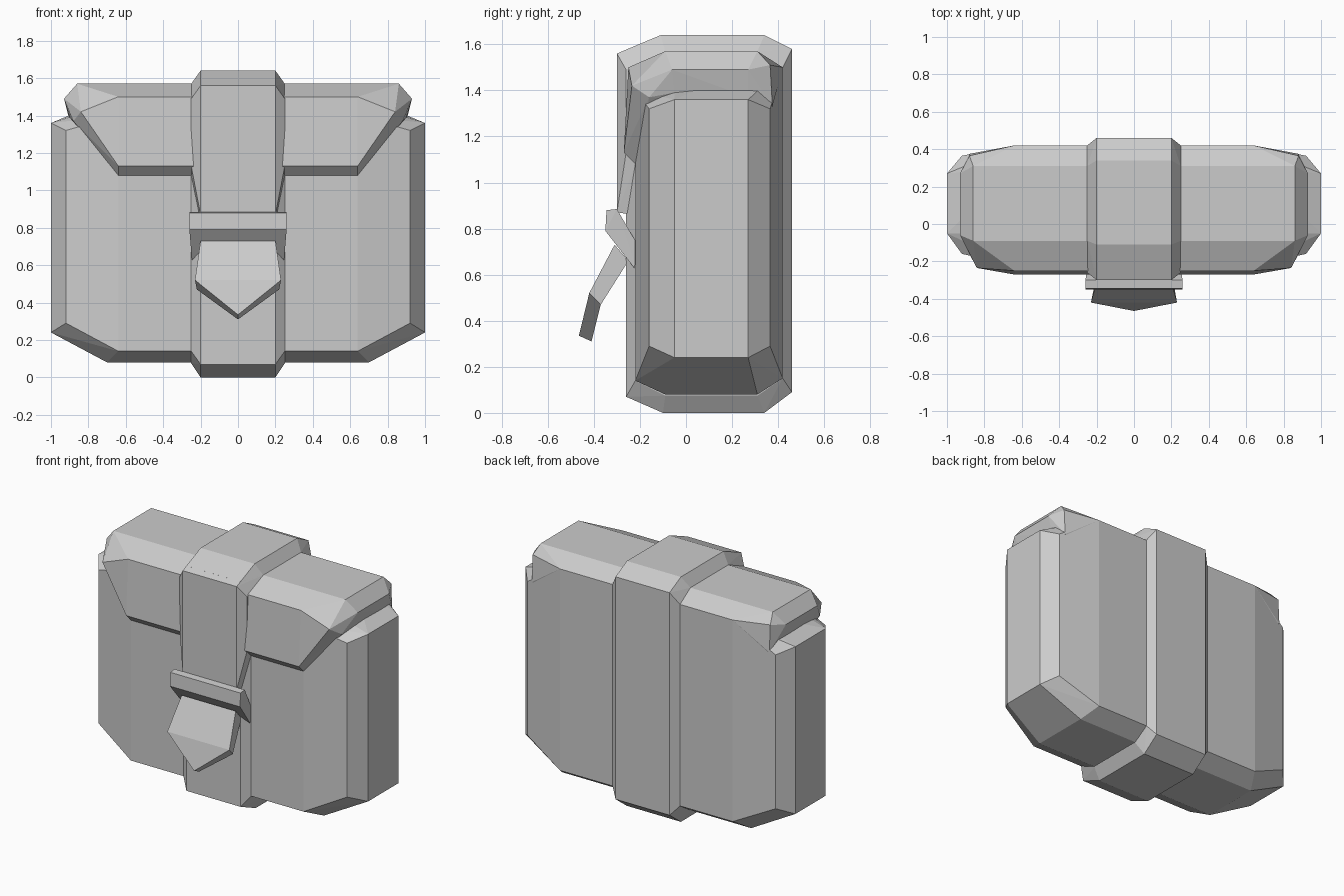
import bpy, bmesh

if "Cube" in bpy.data.objects:
    bpy.data.objects.remove(bpy.data.objects["Cube"])


def finish(bm, name):
    bmesh.ops.recalc_face_normals(bm, faces=bm.faces[:])
    me = bpy.data.meshes.new(name)
    bm.to_mesh(me)
    bm.free()
    ob = bpy.data.objects.new(name, me)
    bpy.context.collection.objects.link(ob)
    return ob


def mirrored_hull(name, points):
    """Faceted solid around points (x, y, z) mirrored across x = 0."""
    bm = bmesh.new()
    for x, y, z in points:
        for s in (-1, 1):
            bm.verts.new((s * x, y, z))
    res = bmesh.ops.convex_hull(bm, input=bm.verts[:])
    junk = [v for v in res["geom_interior"] + res["geom_unused"]
            if isinstance(v, bmesh.types.BMVert)]
    bmesh.ops.delete(bm, geom=list(set(junk)), context='VERTS')
    bmesh.ops.dissolve_limit(bm, angle_limit=0.03, verts=bm.verts[:], edges=bm.edges[:])
    return finish(bm, name)


def section(x, profile):
    return [(x, y, z) for y, z in profile]


# Bag body with chamfered ends and bottom
body = (section(1.0, [(-.05, .24), (.27, .24), (-.05, 1.36), (.27, 1.36)])
        + section(.92, [(-.16, .29), (.365, .29), (-.16, 1.32), (.365, 1.32)])
        + section(.90, [(-.05, 1.39), (.27, 1.39)])
        + section(.70, [(-.09, .08), (.31, .08)])
        + section(.64, [(-.22, .14), (.42, .15), (-.22, 1.40), (.42, 1.50), (.30, 1.51)]))
mirrored_hull("bag_body", body)

# Lid: top slab plus the flap hanging over the front
flap = (section(.86, [(-.09, 1.57), (.31, 1.57)])
        + section(.93, [(-.06, 1.49), (.27, 1.49)])
        + section(.90, [(-.05, 1.39), (.27, 1.37)])
        + section(.84, [(-.235, 1.42)])
        + section(.88, [(-.16, 1.37), (.365, 1.51), (.375, 1.33)])
        + section(.64, [(-.25, 1.50), (-.27, 1.13), (-.21, 1.07), (.42, 1.50)]))
mirrored_hull("lid_flap", flap)

# Strap running all the way round
outer = [(-.26, .07), (-.10, 0), (.34, 0), (.46, .09),
         (.46, 1.58), (.34, 1.64), (-.11, 1.64), (-.26, 1.577)]
inner = [(-.22, .14), (-.09, .075), (.31, .075), (.42, .15),
         (.42, 1.50), (.31, 1.57), (-.09, 1.57), (-.22, 1.50)]
mirrored_hull("strap", section(.20, outer) + section(.25, inner))

# Upper strap layer that lies over the flap and tapers into the buckle
layer = (section(.20, [(-.11, 1.64), (-.30, 1.56), (-.30, .87)])
         + section(.25, [(-.09, 1.57), (-.26, 1.49), (-.26, 1.13), (-.22, 1.08)])
         + section(.21, [(-.22, .86)]))
mirrored_hull("strap_front", layer)

# Buckle
mirrored_hull("buckle",
              section(.26, [(-.345, .88), (-.30, .885), (-.35, .79)])
              + section(.245, [(-.21, .73), (-.21, .61)]))

# Loose pointed strap end
bm = bmesh.new()
front = [(-.20, -.31, .73), (-.23, -.42, .52), (0, -.465, .335), (.23, -.42, .52), (.20, -.31, .73)]
back = [(-.20, -.25, .66), (-.22, -.37, .47), (0, -.41, .31), (.22, -.37, .47), (.20, -.25, .66)]
f = [bm.verts.new(p) for p in front]
b = [bm.verts.new(p) for p in back]
for r in (f, b):
    bm.faces.new((r[0], r[1], r[3], r[4]))
    bm.faces.new((r[1], r[2], r[3]))
for i in range(5):
    j = (i + 1) % 5
    bm.faces.new((f[i], f[j], b[j], b[i]))
finish(bm, "strap_end")
